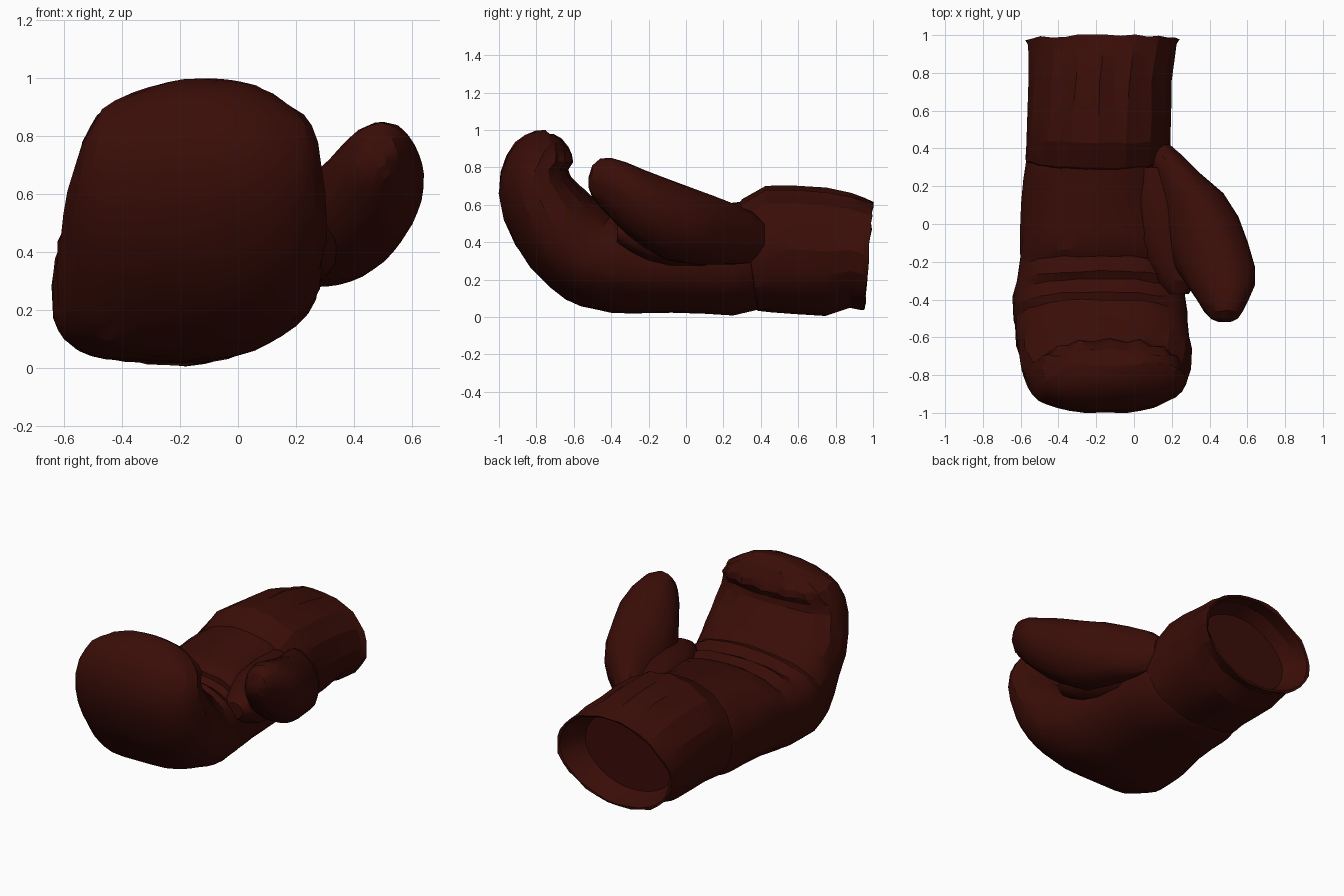
import bpy, bmesh, math, random
from mathutils import Vector

random.seed(4)
SIDES = 32

leather = bpy.data.materials.new("dark_red_leather")
leather.diffuse_color = (0.042, 0.004, 0.0023, 1)


def spow(v, n):
    return math.copysign(abs(v) ** (2 / n), v)


def ring(outer, inner, x0, x1, pleat=0.0, arch=0.0, tilt=0.0, corners=(2.1, 2.4, 2.4, 2.9)):
    """Closed section spanning outer->inner points in (y, z) and x0..x1.
    corners: squareness of low right, up right, up left, low left quarters;
    pleat gathers the inner half, arch drops the two sides, tilt leans it in x."""
    o, i = Vector((0, *outer)), Vector((0, *inner))
    mid, half = (o + i) / 2, (i - o) / 2
    low_right, up_right, up_left, low_left = corners
    pts = []
    for k in range(SIDES):
        a = 2 * math.pi * k / SIDES
        c, s = math.cos(a), math.sin(a)
        n = (up_right if c >= 0 else up_left) if s >= 0 else (low_right if c >= 0 else low_left)
        u, v = spow(c, n), spow(s, n)
        if s > -0.2 and k % 2:
            u, v = u * (1 - pleat * .5), v * (1 - pleat * 2)
        p = mid + half * v
        p.x = (x0 + x1) / 2 + (x1 - x0) / 2 * u + tilt * v
        p.z -= arch * u * u
        pts.append(p)
    return pts


def loft(name, rings, jitter=0.0, angle=22):
    bm = bmesh.new()
    loops = [[bm.verts.new(p) for p in r] for r in rings]
    for a, b in zip(loops, loops[1:]):
        for k in range(SIDES):
            m = (k + 1) % SIDES
            bm.faces.new((a[k], a[m], b[m], b[k]))
    bm.faces.new(loops[0])
    bm.faces.new(loops[-1])
    # slightly uneven leather
    for loop in loops[1:-1]:
        for v in loop:
            v.co += Vector((random.uniform(-.5, .3), random.uniform(-.5, .5),
                            random.uniform(-.2, .5))) * jitter
    bmesh.ops.recalc_face_normals(bm, faces=bm.faces)
    me = bpy.data.meshes.new(name)
    bm.to_mesh(me)
    bm.free()
    ob = bpy.data.objects.new(name, me)
    bpy.context.collection.objects.link(ob)
    me.materials.append(leather)
    bpy.ops.object.select_all(action='DESELECT')
    bpy.context.view_layer.objects.active = ob
    ob.select_set(True)
    bpy.ops.object.shade_smooth_by_angle(angle=math.radians(angle))
    return ob


# padded hand: heel of the palm, creased palm, then fingers curling up
hand = [
    ((.48, .10), (.48, .58), -.50, .12),
    ((.38, .04), (.36, .62), -.56, .18),
    ((.25, .01), (.23, .61), -.585, .20),
    ((.10, .015), (.12, .59), -.595, .21),
    ((-.08, .02), (-.04, .57), -.60, .22),
    ((-.22, .02), (-.13, .555), -.605, .235),
    ((-.30, .02), (-.17, .53), -.61, .24),
    ((-.40, .025), (-.25, .555), -.625, .26),
    ((-.48, .04), (-.29, .53), -.64, .275),
    ((-.56, .06), (-.36, .57), -.64, .285),
    ((-.64, .09), (-.40, .56), -.625, .29),
    ((-.73, .16), (-.46, .61), -.625, .295),
    ((-.83, .26), (-.49, .625), -.61, .305, .02),
    ((-.91, .38), (-.54, .675), -.605, .305, .03),
    ((-.97, .52), (-.57, .70), -.585, .30, .03),
    ((-1.0, .66), (-.62, .75), -.56, .29, .03),
    ((-.99, .77), (-.635, .785), -.54, .275),
    ((-.96, .865), (-.60, .825), -.51, .255, .06, .01),
    ((-.915, .93), (-.605, .87), -.485, .225, .08, .025),
    ((-.86, .975), (-.63, .91), -.44, .185, .08, .045),
    ((-.80, .995), (-.665, .95), -.37, .13, 0, .035),
    ((-.75, 1.0), (-.71, .98), -.27, .05, 0, .015),
]
rings = []
for i, h in enumerate(hand):
    heel = 4.2 if 5 <= i <= 10 else 3.2 if i in (4, 11) else 2.7   # little-finger side bulge
    top = 2.0 if i < 4 else 2.3
    rings.append(ring(*h, corners=(2.1, top, top, heel)))
loft("padded_hand", rings, jitter=.011)

# wrist cuff: outer wall, lip, and recessed opening that leans toward the thumb side
cuff = [
    ((.38, .05), (.27, .59), -.55, .16),
    ((.385, .03), (.30, .625), -.575, .195),
    ((.46, .025), (.43, .70), -.57, .195, .015),
    ((.60, .015), (.58, .705), -.565, .20, .025),
    ((.75, .005), (.75, .69), -.56, .20, .03),
    ((.88, .05), (.88, .66), -.555, .215, .025),
    ((.94, .035), (.96, .63), -.56, .225, .015),
    ((.955, .035), (1.0, .615), -.575, .245),
    ((.955, .05), (.99, .60), -.56, .23),
    ((.88, .07), (.90, .61), -.53, .195),
    ((.82, .10), (.82, .57), -.49, .15),
]
rings = []
for i, c in enumerate(cuff):
    f = min(1, max(0, (i - 1) / 5))
    rings.append(ring(*c, corners=(2.1 - .3 * f, 2.0 + .2 * f, 2.0 - .35 * f, 2.7 - .4 * f)))
loft("wrist_cuff", rings, jitter=.012, angle=18)

# thumb: (y, x0, x1, z0, z1, lean)
thumb = [
    (.42, .06, .19, .34, .50, 0),
    (.36, .07, .26, .29, .56, .01),
    (.27, .09, .35, .28, .60, .02),
    (.16, .12, .47, .28, .645, .03),
    (.04, .15, .55, .28, .685, .04),
    (-.10, .18, .60, .30, .74, .05),
    (-.22, .225, .635, .37, .785, .05),
    (-.32, .285, .635, .44, .825, .04),
    (-.40, .335, .605, .525, .85, .03),
    (-.46, .375, .575, .59, .845, .02),
    (-.50, .41, .55, .64, .81, .01),
    (-.52, .45, .51, .69, .75, 0),
]
loft("thumb", [ring((y, z0), (y, z1), x0, x1, 0, 0, t, (2, 2, 2, 2.2))
               for y, x0, x1, z0, z1, t in thumb], jitter=.008)

# web of leather joining thumb to palm, tapering forward under the thumb
web = [
    (.30, -.02, .19, .30, .55),
    (.10, -.02, .30, .26, .575),
    (-.08, 0, .35, .27, .57),
    (-.20, .06, .36, .30, .55),
    (-.30, .12, .335, .35, .54),
    (-.37, .18, .29, .40, .50),
]
loft("thumb_web", [ring((y, z0), (y, z1), x0, x1, corners=(2, 2, 2, 2))
                   for y, x0, x1, z0, z1 in web], jitter=.006)
